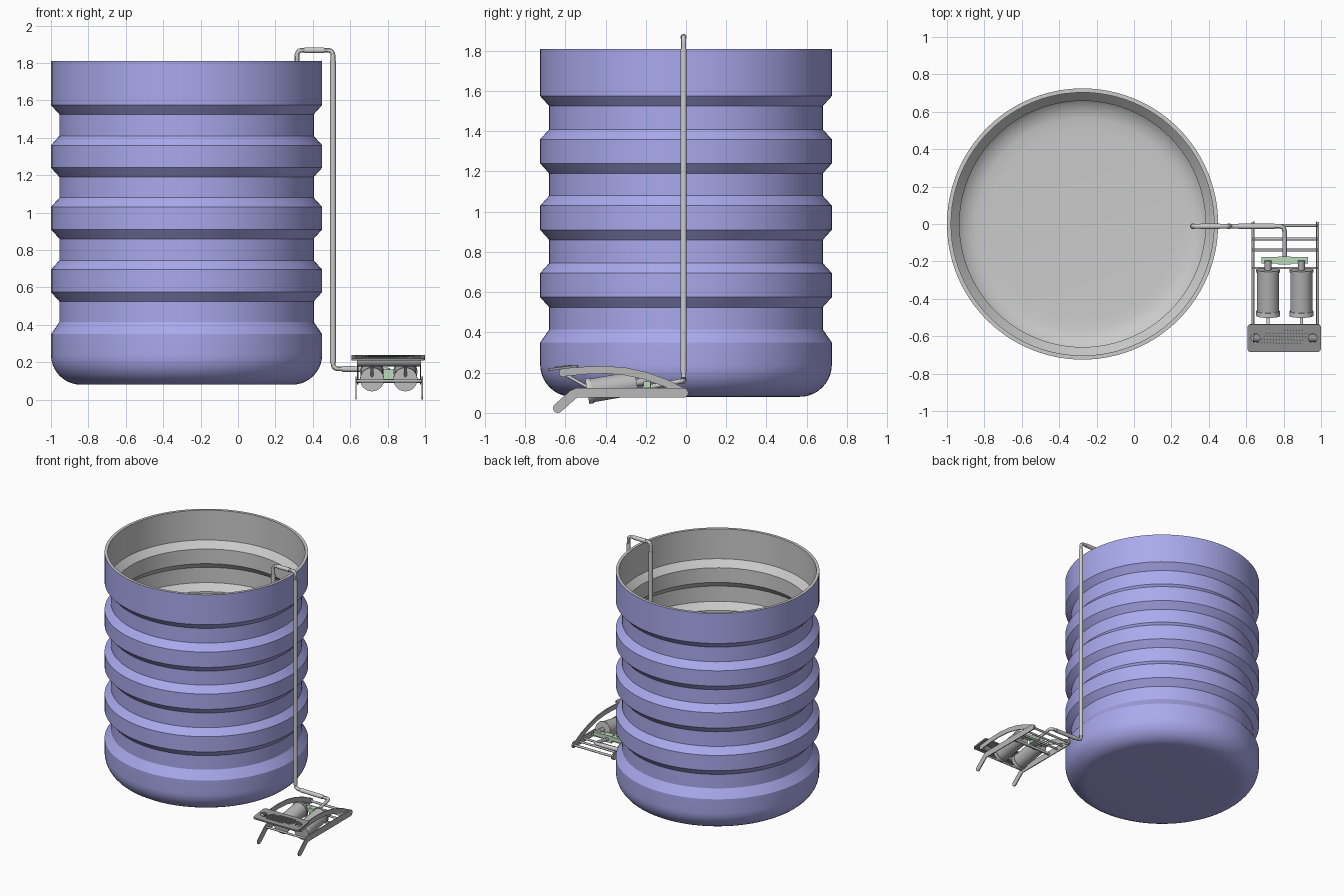
import bpy, bmesh, math
from mathutils import Vector, Matrix

if "Cube" in bpy.data.objects:
    bpy.data.objects.remove(bpy.data.objects["Cube"])


def material(name, rgb):
    m = bpy.data.materials.new(name)
    m.diffuse_color = (*rgb, 1)
    m.use_nodes = True
    m.node_tree.nodes["Principled BSDF"].inputs["Base Color"].default_value = m.diffuse_color
    return m


BLUE = material("blue_plastic", (0.40, 0.40, 0.85))
GREEN = material("green_metal", (0.50, 0.72, 0.50))
DARK = material("dark_metal", (0.30, 0.30, 0.30))
STEEL = material("steel", (0.48, 0.48, 0.48))


def finish(ob, mat=None, smooth=True):
    bpy.ops.object.select_all(action='DESELECT')
    bpy.context.view_layer.objects.active = ob
    ob.select_set(True)
    if ob.type == 'CURVE':
        bpy.ops.object.convert(target='MESH')
        ob = bpy.context.object
    if mat:
        ob.data.materials.clear()
        ob.data.materials.append(mat)
    if smooth:
        bpy.ops.object.shade_smooth_by_angle(angle=math.radians(30))
    return ob


def from_bmesh(name, bm, mat=None, smooth=True):
    me = bpy.data.meshes.new(name)
    bm.to_mesh(me)
    bm.free()
    ob = bpy.data.objects.new(name, me)
    bpy.context.collection.objects.link(ob)
    return finish(ob, mat, smooth)


def lathe(name, profile, center, mat=None, steps=96):
    bm = bmesh.new()
    vs = [bm.verts.new((r, 0, z)) for r, z in profile]
    es = [bm.edges.new(p) for p in zip(vs, vs[1:])]
    bmesh.ops.spin(bm, geom=vs + es, axis=(0, 0, 1), cent=(0, 0, 0), steps=steps, angle=math.tau)
    bmesh.ops.remove_doubles(bm, verts=bm.verts, dist=1e-5)
    bmesh.ops.recalc_face_normals(bm, faces=bm.faces)
    bmesh.ops.translate(bm, verts=bm.verts, vec=center)
    return from_bmesh(name, bm, mat)


def rod(name, a, b, r, mat=None, seg=32):
    a, b = Vector(a), Vector(b)
    d = b - a
    bm = bmesh.new()
    mtx = Matrix.Translation((a + b) / 2) @ d.to_track_quat('Z', 'Y').to_matrix().to_4x4()
    bmesh.ops.create_cone(bm, cap_ends=True, segments=seg, radius1=r, radius2=r, depth=d.length, matrix=mtx)
    return from_bmesh(name, bm, mat)


def box(name, lo, hi, mat=None):
    lo, hi = Vector(lo), Vector(hi)
    bm = bmesh.new()
    bmesh.ops.create_cube(bm, size=1, matrix=Matrix.Translation((lo + hi) / 2) @ Matrix.Diagonal((*(hi - lo), 1)))
    return from_bmesh(name, bm, mat, False)


def rounded(points, r, n=6):
    pts = [Vector(p) for p in points]
    out = [pts[0]]
    for p, c, q in zip(pts, pts[1:], pts[2:]):
        a, b = c + (p - c).normalized() * r, c + (q - c).normalized() * r
        out += [a.lerp(c, i / n).lerp(c.lerp(b, i / n), i / n) for i in range(n + 1)]
    return out + [pts[-1]]


def add_poly(cu, pts, cyclic=False):
    s = cu.splines.new('POLY')
    s.points.add(len(pts) - 1)
    for sp, p in zip(s.points, pts):
        sp.co = (*p, 1)
    s.use_cyclic_u = cyclic


def tube(name, points, r, bend, mat=None):
    cu = bpy.data.curves.new(name, 'CURVE')
    cu.dimensions = '3D'
    cu.bevel_depth, cu.bevel_resolution, cu.use_fill_caps = r, 4, True
    add_poly(cu, rounded(points, bend))
    ob = bpy.data.objects.new(name, cu)
    bpy.context.collection.objects.link(ob)
    return finish(ob, mat)


def strap(name, path, hw, x, thick, mat):
    """Flat bar with round ends following a path in the yz plane."""
    p = [Vector(q) for q in path]
    left, right = [], []
    for i, q in enumerate(p):
        t = (p[min(i + 1, len(p) - 1)] - p[max(i - 1, 0)]).normalized()
        n = Vector((-t.y, t.x)) * hw
        left.append(q + n)
        right.append(q - n)

    def cap(c, start):
        v = start - c
        return [c + Matrix.Rotation(-math.pi * k / 8, 2) @ v for k in range(1, 8)]
    outline = left + cap(p[-1], left[-1]) + right[::-1] + cap(p[0], right[0])
    bm = bmesh.new()
    f = bm.faces.new([bm.verts.new((x - thick / 2, q.x, q.y)) for q in outline])
    ext = bmesh.ops.extrude_face_region(bm, geom=[f])
    bmesh.ops.translate(bm, vec=(thick, 0, 0), verts=[g for g in ext['geom'] if isinstance(g, bmesh.types.BMVert)])
    bmesh.ops.recalc_face_normals(bm, faces=bm.faces)
    return from_bmesh(name, bm, mat)


# Ribbed barrel: blue shell, grey inside and rim
R, G, T = 0.725, 0.68, 0.022
arc = [(0.565 + 0.16 * math.sin(a), 0.24 - 0.16 * math.cos(a)) for a in [i * math.pi / 20 for i in range(11)]]
wall = [(R, 0.35), (G, 0.415)]
for z in (0.525, 0.86, 1.19):
    wall += [(G, z), (R, z + 0.05), (R, z + 0.17), (G, z + 0.22)]
wall += [(G, 1.525), (R, 1.575), (R, 1.81)]
shell = [(0, 0.08)] + arc + wall
lathe("barrel_shell", shell, (-0.275, 0, 0), BLUE)
inner = [(0, 0.1), (0.5, 0.1)] + [(r - T, z + T * (0.24 - z) / 0.16 if z < 0.24 else z) for r, z in arc[1:] + wall]
inside = lathe("barrel_inside", inner + [(R, 1.81)], (-0.275, 0, 0))
inside.data.flip_normals()

# Water pipe over the rim, with thicker sleeves
Y = -0.012
tube("water_pipe", [(0.315, Y, 0.22), (0.315, Y, 1.868), (0.508, Y, 1.868), (0.508, Y, 0.165),
                    (0.805, Y, 0.16), (0.805, -0.18, 0.13)], 0.0125, 0.03)
for name, a, b in (("rim_sleeve", (0.355, Y, 1.868), (0.46, Y, 1.868)),
                   ("inner_sleeve", (0.315, Y, 0.22), (0.315, Y, 1.80)),
                   ("riser_sleeve", (0.508, Y, 0.20), (0.508, Y, 1.81)),
                   ("floor_sleeve", (0.56, Y, 0.164), (0.75, Y, 0.161))):
    rod(name, a, b, 0.0155)

# Foot pump frame: lower legs and curved pedal arms on both sides
arm = [(-0.005, 0.1), (-0.1, 0.148), (-0.2, 0.184), (-0.3, 0.206), (-0.4, 0.214), (-0.5, 0.211), (-0.61, 0.2)]
leg = [(-0.012, 0.1), (-0.545, 0.1), (-0.56, 0.092), (-0.637, 0.024)]
for side, s in (("left", -1), ("right", 1)):
    strap(f"frame_leg_{side}", leg, 0.024, 0.8075 + s * 0.177, 0.007, STEEL)
    strap(f"pedal_arm_{side}", arm, 0.019, 0.8075 + s * 0.168, 0.007, STEEL)
for i, (y, z, r) in enumerate([(-0.008, 0.1, 0.009), (-0.08, 0.1, 0.008), (-0.14, 0.1, 0.008), (-0.55, 0.1, 0.008)]):
    rod(f"frame_bar_{i}", (0.63, y, z), (0.985, y, z), r, STEEL, 16)
box("cylinder_bracket", (0.63, -0.241, 0.09), (0.985, -0.229, 0.11), STEEL)

# Twin pump cylinders with caps, necks and piston rods
axis = Vector((0, -0.985, -0.17))
for side, x in (("left", 0.717), ("right", 0.895)):
    back = Vector((x, -0.245, 0.15))
    rod(f"pump_cylinder_{side}", back, back + axis * 0.225, 0.059, STEEL, 48)
    rod(f"cylinder_rear_cap_{side}", back, back + axis * 0.012, 0.064, STEEL, 48)
    rod(f"cylinder_front_cap_{side}", back + axis * 0.225, back + axis * 0.25, 0.064, None, 48)
    rod(f"cylinder_neck_{side}", back, back - axis * 0.05, 0.018, STEEL)
    rod(f"piston_rod_{side}", back + axis * 0.22, (x, -0.61, 0.195), 0.008, None, 16)

# Green outlet manifold
box("outlet_manifold", (0.683, -0.212, 0.125), (0.93, -0.177, 0.155), GREEN)
box("manifold_body", (0.77, -0.216, 0.105), (0.84, -0.173, 0.16), GREEN)
rod("pedal_axle", (0.637, -0.61, 0.2), (0.978, -0.61, 0.2), 0.022, DARK)

# Tilted foot pedal with two holes and diagonal treads
tilt = Matrix.Translation((0.8025, -0.61, 0.224)) @ Matrix.Rotation(math.radians(7), 4, 'X')
cu = bpy.data.curves.new("foot_pedal", 'CURVE')
cu.dimensions, cu.fill_mode, cu.extrude = '2D', 'BOTH', 0.006
edge = []
for cx, cy, a0 in ((0.177, 0.055, 0), (-0.177, 0.055, 90), (-0.177, -0.055, 180), (0.177, -0.055, 270)):
    edge += [(cx + 0.02 * math.cos(math.radians(a0 + k)), cy + 0.02 * math.sin(math.radians(a0 + k)), 0)
             for k in range(0, 91, 18)]
add_poly(cu, edge, True)
for s in (-1, 1):
    add_poly(cu, [(s * 0.153 + 0.024 * math.cos(a), 0.024 * math.sin(a), 0)
                  for a in [k * math.tau / 20 for k in range(20)]], True)
pedal = bpy.data.objects.new("foot_pedal", cu)
bpy.context.collection.objects.link(pedal)
pedal = finish(pedal, DARK)
pedal.matrix_world = tilt
bm = bmesh.new()
for i in range(15):
    m = (Matrix.Translation((-0.112 + i * 0.016, 0, 0.007)) @ Matrix.Rotation(math.radians(-40), 4, 'Z')
         @ Matrix.Diagonal((0.005, 0.11 if 2 < i < 12 else 0.08, 0.006, 1)))
    bmesh.ops.create_cube(bm, size=1, matrix=tilt @ m)
from_bmesh("pedal_treads", bm, DARK, False)
